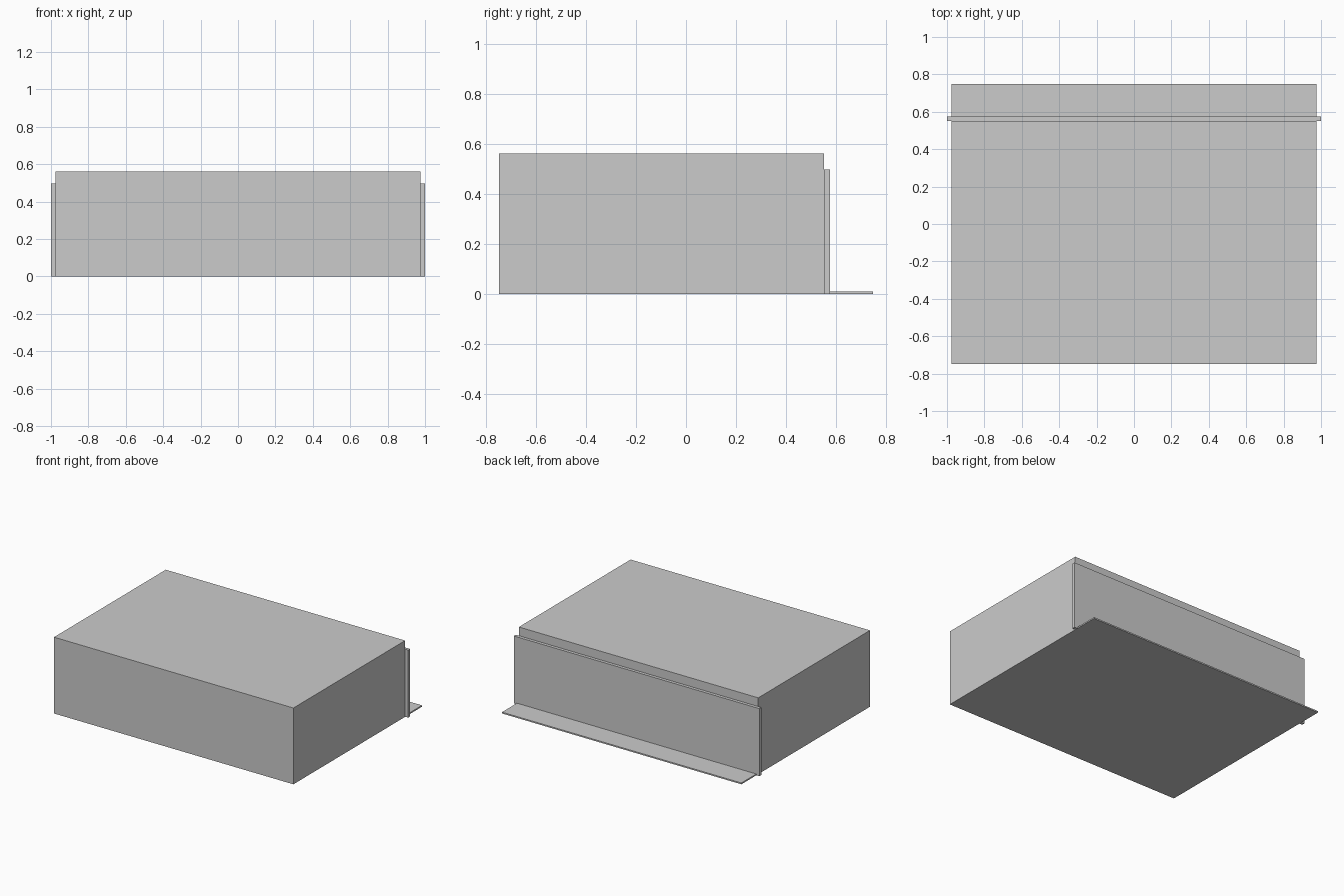
import bpy

if "Cube" in bpy.data.objects:
    bpy.data.objects.remove(bpy.data.objects["Cube"])


def box(name, x, y, z):
    """Box spanning the given (min, max) ranges."""
    spans = (x, y, z)
    bpy.ops.mesh.primitive_cube_add(size=1, location=[(a + b) / 2 for a, b in spans])
    ob = bpy.context.object
    ob.name = name
    ob.scale = [b - a for a, b in spans]
    bpy.ops.object.transform_apply(location=False, rotation=False, scale=True)
    return ob


HALF_W = 0.975
FRONT, BACK = -0.748, 0.748
BODY_BACK, PANEL_BACK = 0.552, 0.575
FLOOR = 0.01

# floor sheet, running past the body to form the rear lip
box("floor_plate", (-HALF_W, HALF_W), (FRONT, BACK), (0, FLOOR))
# main housing standing on the floor sheet
box("housing", (-HALF_W, HALF_W), (FRONT, BODY_BACK), (FLOOR, 0.562))
# slightly wider, lower panel across the back
box("rear_panel", (-1.0, 1.0), (BODY_BACK, PANEL_BACK), (0.001, 0.498))
